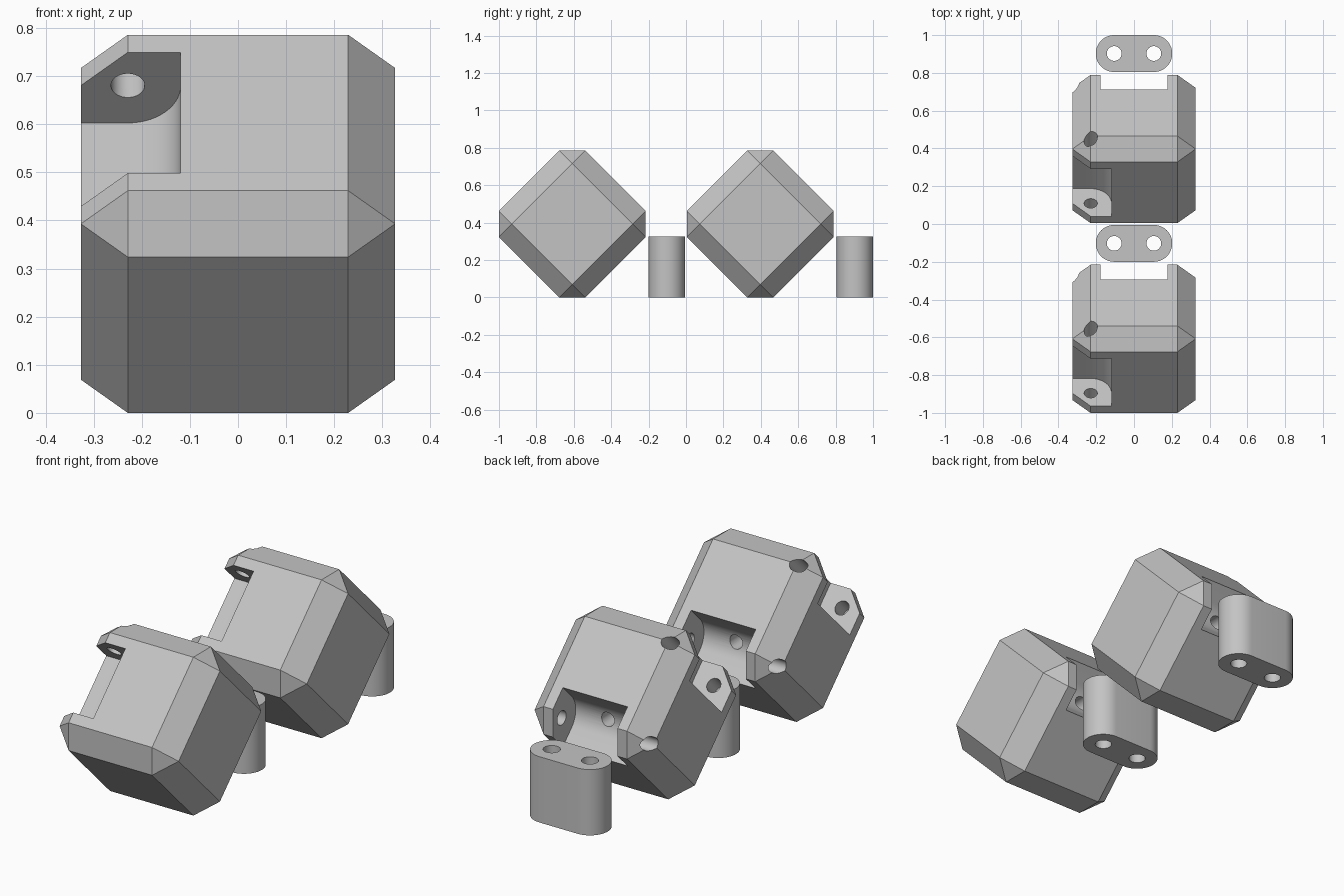
import bpy, bmesh
from math import pi, sin, cos, radians
from mathutils import Vector

if "Cube" in bpy.data.objects:
    bpy.data.objects.remove(bpy.data.objects["Cube"], do_unlink=True)

HALF, CHAMFER = 0.3265, 0.0975      # block half-size and edge chamfer
PIN = HALF - CHAMFER                # distance of each hinge axis from centre
SLOT_R, SLOT_HALF = 0.11, 0.1775    # hinge slot radius and half-length
PIN_R = 0.035
LINK_HOLE = 0.105                   # link hole offset
PITCH = 1.005                       # spacing between the two sets

grey = bpy.data.materials.new("plain grey")
grey.use_nodes = True
grey.diffuse_color = (0.55, 0.55, 0.55, 1)
grey.node_tree.nodes["Principled BSDF"].inputs["Base Color"].default_value = grey.diffuse_color


def make_object(name, bm):
    bmesh.ops.recalc_face_normals(bm, faces=bm.faces)
    mesh = bpy.data.meshes.new(name)
    bm.to_mesh(mesh)
    bm.free()
    mesh.materials.append(grey)
    obj = bpy.data.objects.new(name, mesh)
    bpy.context.collection.objects.link(obj)
    return obj


def prism(name, profile, place, t0, t1):
    """Sweep a 2D profile from t0 to t1; place maps (a, b, t) to a point."""
    bm = bmesh.new()
    face = bm.faces.new([bm.verts.new(place(a, b, t0)) for a, b in profile])
    shift = Vector(place(0, 0, t1)) - Vector(place(0, 0, t0))
    ext = bmesh.ops.extrude_face_region(bm, geom=[face], use_keep_orig=True)
    moved = [v for v in ext["geom"] if isinstance(v, bmesh.types.BMVert)]
    bmesh.ops.translate(bm, verts=moved, vec=shift)
    return make_object(name, bm)


def rod(name, start, end, radius):
    start, end = Vector(start), Vector(end)
    axis = end - start
    matrix = axis.to_track_quat('Z', 'Y').to_matrix().to_4x4()
    matrix.translation = (start + end) / 2
    bm = bmesh.new()
    bmesh.ops.create_cone(bm, cap_ends=True, segments=40, radius1=radius,
                          radius2=radius, depth=axis.length, matrix=matrix)
    return make_object(name, bm)


def activate(obj):
    bpy.ops.object.select_all(action='DESELECT')
    obj.select_set(True)
    bpy.context.view_layer.objects.active = obj


def carve(obj, cutters):
    activate(obj)
    for cutter in cutters:
        mod = obj.modifiers.new("cut", 'BOOLEAN')
        mod.operation, mod.solver, mod.object = 'DIFFERENCE', 'EXACT', cutter
        bpy.ops.object.modifier_apply(modifier=mod.name)
        bpy.data.objects.remove(cutter, do_unlink=True)
    bpy.ops.object.shade_smooth_by_angle(angle=radians(25))


def arc(cx, cy, r, start, end, n):
    return [(cx + r * cos(start + (end - start) * i / n),
             cy + r * sin(start + (end - start) * i / n)) for i in range(n + 1)]


# Chamfered block
bm = bmesh.new()
bmesh.ops.create_cube(bm, size=2 * HALF)
bmesh.ops.bevel(bm, geom=bm.edges[:], offset=CHAMFER, offset_type='OFFSET',
                segments=1, affect='EDGES')
block = make_object("rear_hinge_block", bm)

# Hinge slots: open corner with a rounded inner edge, plus pin holes
inner = PIN - SLOT_R
slot = arc(PIN, PIN, SLOT_R, pi, 1.5 * pi, 14) + [(0.5, inner), (0.5, 0.5), (inner, 0.5)]
carve(block, [
    prism("back_slot_cutter", slot, lambda a, b, t: (t, a, -b), -SLOT_HALF, SLOT_HALF),
    prism("side_slot_cutter", slot, lambda a, b, t: (-a, t, b), -SLOT_HALF, SLOT_HALF),
    rod("back_pin_cutter", (-0.4, PIN, -PIN), (0.27, PIN, -PIN), PIN_R),
    rod("side_pin_cutter", (-PIN, -0.27, PIN), (-PIN, 0.4, PIN), PIN_R),
    rod("centre_bore_cutter", (0, 0.05, -0.05), (0, 0.2, -0.2), PIN_R),
])
block.rotation_euler.x = pi / 4
block.location = (0, 0.397, 0.3928)

# Rounded link with two pin holes
outline = (arc(LINK_HOLE, 0, CHAMFER, -pi / 2, pi / 2, 24)
           + arc(-LINK_HOLE, 0, CHAMFER, pi / 2, 1.5 * pi, 24))
link = prism("rear_link", outline, lambda a, b, t: (a, b, t), 0, HALF)
carve(link, [rod("link_hole_cutter", (x, 0, -0.1), (x, 0, 0.5), 0.039)
             for x in (-LINK_HOLE, LINK_HOLE)])
link.location.y = 1 - CHAMFER

# Second set in front
for obj, name in ((block, "front_hinge_block"), (link, "front_link")):
    twin = obj.copy()
    twin.name = name
    twin.location.y -= PITCH
    bpy.context.collection.objects.link(twin)
